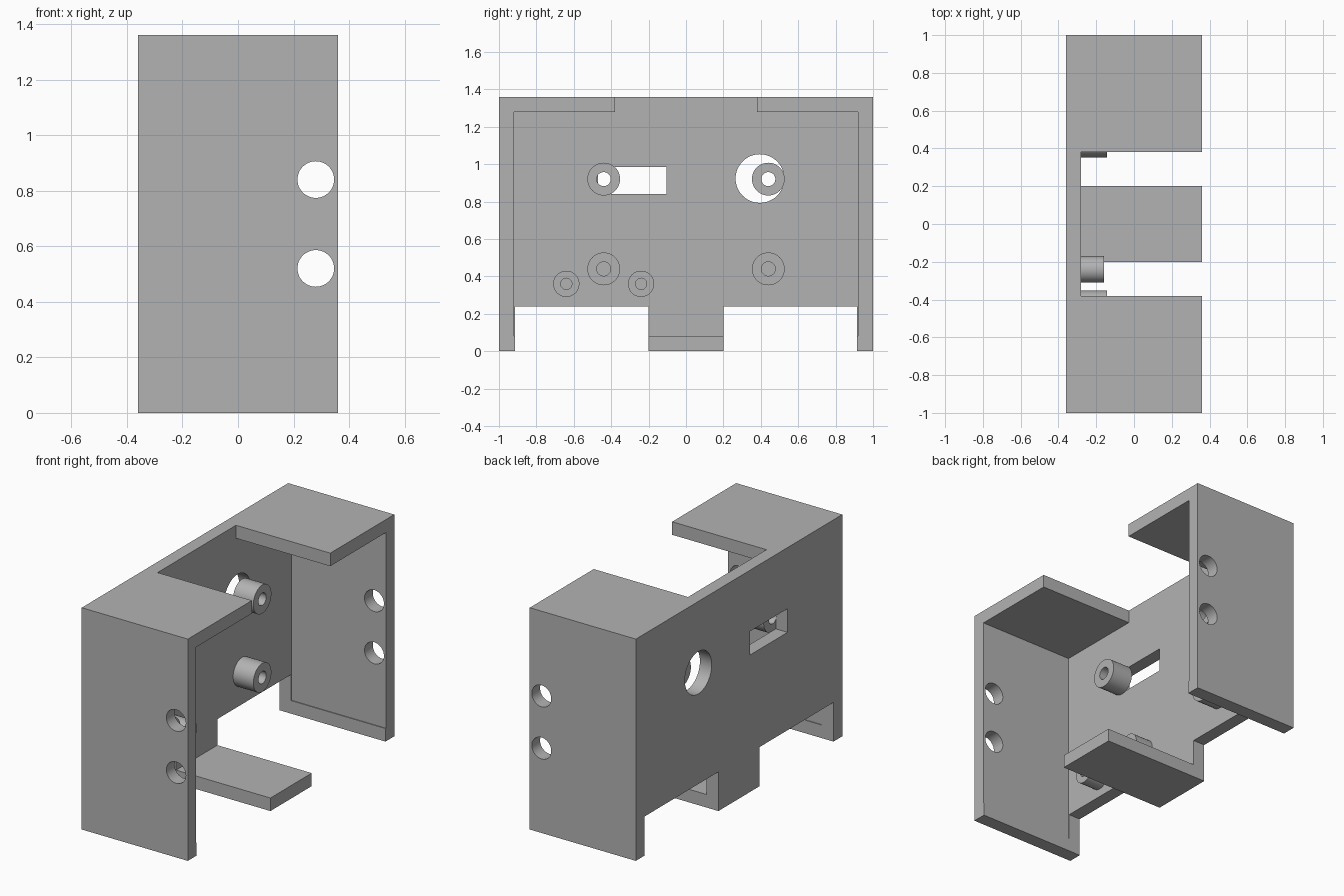
import bpy
import bmesh
from math import pi, radians
from mathutils import Matrix, Vector

if "Cube" in bpy.data.objects:
    bpy.data.objects.remove(bpy.data.objects["Cube"], do_unlink=True)

grey = bpy.data.materials.new("plain grey")
grey.use_nodes = True
COLOUR = (0.45, 0.45, 0.45, 1)
grey.diffuse_color = COLOUR
grey.node_tree.nodes["Principled BSDF"].inputs["Base Color"].default_value = COLOUR

HALF_X, HEIGHT, WALL = 0.36, 1.36, 0.08
INNER_X = -HALF_X + WALL      # inside face of the main plate


def finish(name, bm):
    mesh = bpy.data.meshes.new(name)
    bm.to_mesh(mesh)
    bm.free()
    mesh.materials.append(grey)
    obj = bpy.data.objects.new(name, mesh)
    bpy.context.collection.objects.link(obj)
    return obj


def box(name, low, high):
    low, high = Vector(low), Vector(high)
    bm = bmesh.new()
    matrix = Matrix.Translation((low + high) / 2) @ Matrix.Diagonal((*(high - low), 1))
    bmesh.ops.create_cube(bm, size=1, matrix=matrix)
    return finish(name, bm)


def cylinder(name, centre, radius, depth, axis):
    bm = bmesh.new()
    turn = Matrix.Rotation(pi / 2, 4, "Y" if axis == "X" else "X")
    bmesh.ops.create_cone(bm, cap_ends=True, segments=48, radius1=radius, radius2=radius,
                          depth=depth, matrix=Matrix.Translation(centre) @ turn)
    return finish(name, bm)


def cut(obj, cutters):
    for cutter in cutters:
        cutter.hide_render = True
        mod = obj.modifiers.new("cut", "BOOLEAN")
        mod.operation, mod.solver, mod.object = "DIFFERENCE", "EXACT", cutter
    graph = bpy.context.evaluated_depsgraph_get()
    result = bpy.data.meshes.new_from_object(obj.evaluated_get(graph))
    obj.modifiers.clear()
    obj.data = result
    for cutter in cutters:
        bpy.data.objects.remove(cutter, do_unlink=True)


def smooth(obj):
    bpy.ops.object.select_all(action="DESELECT")
    obj.select_set(True)
    bpy.context.view_layer.objects.active = obj
    bpy.ops.object.shade_smooth_by_angle(angle=radians(30))


# Housing: a block hollowed from the open side
housing = box("housing", (-HALF_X, -1, 0), (HALF_X, 1, HEIGHT))
cutters = [
    box("cavity", (INNER_X, -0.92, WALL), (1, 0.92, HEIGHT - WALL)),
    box("top_gap", (INNER_X, -0.38, 1.2), (1, 0.38, 2)),
    box("front_notch", (-1, -0.915, -1), (1, -0.2, 0.24)),
    box("back_notch", (-1, 0.2, -1), (1, 0.915, 0.24)),
    box("slot", (-1, -0.47, 0.84), (0, -0.105, 0.985)),
    cylinder("round_opening", (-0.4, 0.395, 0.923), 0.13, 0.5, "X"),
]
# Screw holes through both end walls
for z in (0.52, 0.84):
    cutters.append(cylinder("screw_hole", (0.28, 0, z), 0.066, 3, "Y"))
cut(housing, cutters)
smooth(housing)

# Hollow standoffs on the inside of the main plate
BIG, SMALL = (0.0875, 0.0375, 0.137), (0.07, 0.03, 0.12)
standoffs = [
    ("upper_front_standoff", -0.44, 0.92, BIG),
    ("upper_back_standoff", 0.44, 0.92, BIG),
    ("lower_front_standoff", -0.44, 0.44, BIG),
    ("lower_back_standoff", 0.44, 0.44, BIG),
    ("small_standoff_outer", -0.64, 0.36, SMALL),
    ("small_standoff_inner", -0.24, 0.36, SMALL),
]
for name, y, z, (radius, bore, length) in standoffs:
    centre = (INNER_X + length / 2, y, z)
    post = cylinder(name, centre, radius, length, "X")
    cut(post, [cylinder("bore", centre, bore, length * 2, "X")])
    smooth(post)
